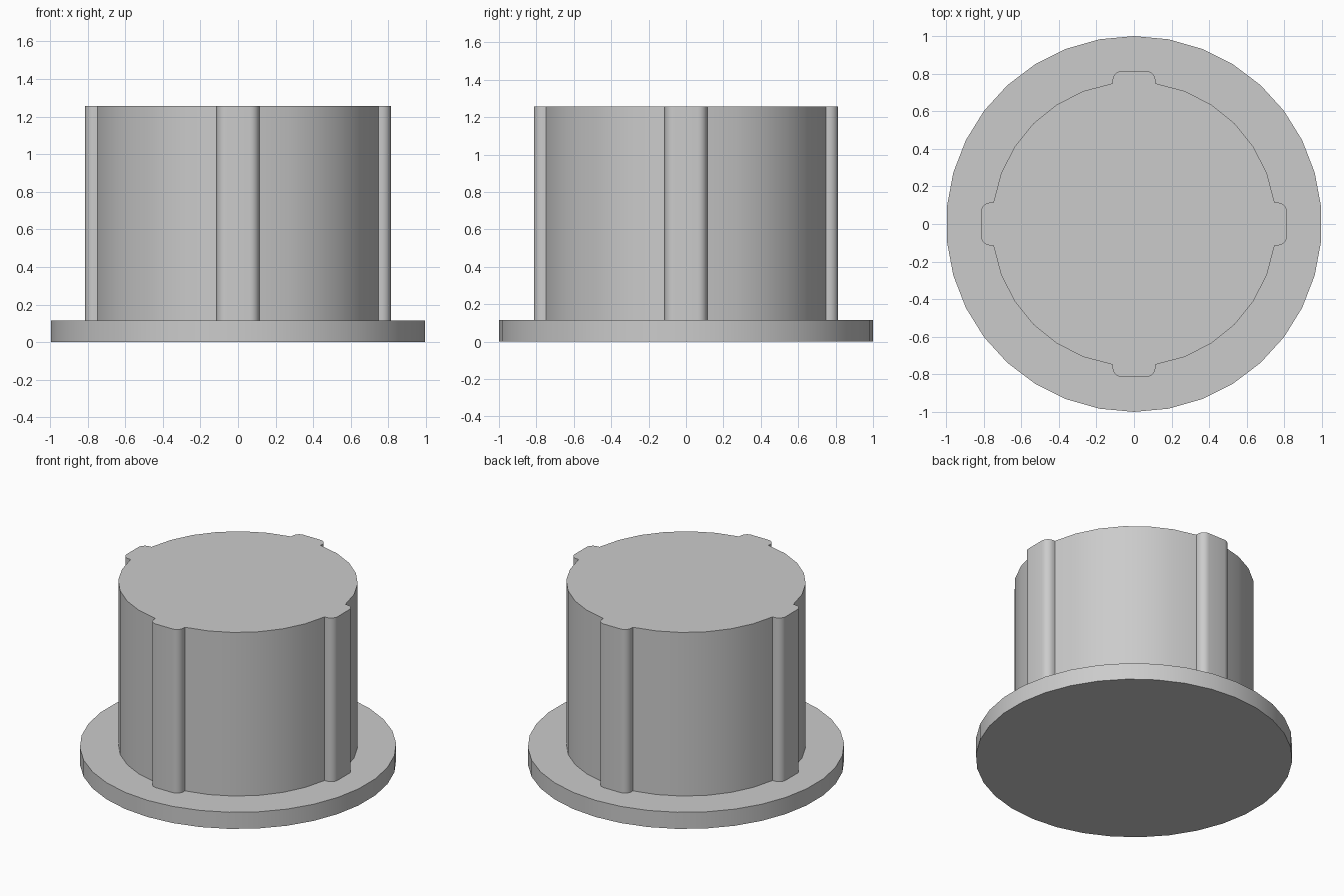
import bpy, bmesh, math

if "Cube" in bpy.data.objects:
    bpy.data.objects.remove(bpy.data.objects["Cube"])

grey = bpy.data.materials.new("plain grey")
grey.diffuse_color = (0.6, 0.6, 0.6, 1)
grey.use_nodes = True
grey.node_tree.nodes["Principled BSDF"].inputs["Base Color"].default_value = grey.diffuse_color


def prism(name, outline, z0, z1):
    """Extrude a closed outline from z0 to z1."""
    bm = bmesh.new()
    base = bm.faces.new([bm.verts.new((x, y, z0)) for x, y in outline])
    top = bmesh.ops.extrude_face_region(bm, geom=[base], use_keep_orig=True)
    verts = [g for g in top["geom"] if isinstance(g, bmesh.types.BMVert)]
    bmesh.ops.translate(bm, verts=verts, vec=(0, 0, z1 - z0))
    bmesh.ops.recalc_face_normals(bm, faces=bm.faces)
    mesh = bpy.data.meshes.new(name)
    bm.to_mesh(mesh)
    bm.free()
    mesh.materials.append(grey)
    obj = bpy.data.objects.new(name, mesh)
    bpy.context.collection.objects.link(obj)
    bpy.ops.object.select_all(action='DESELECT')
    obj.select_set(True)
    bpy.context.view_layer.objects.active = obj
    bpy.ops.object.shade_smooth_by_angle(angle=math.radians(30))
    return obj


def arc(cx, cy, r, a0, a1, steps):
    angles = [math.radians(a0 + (a1 - a0) * i / steps) for i in range(steps + 1)]
    return [(cx + r * math.cos(a), cy + r * math.sin(a)) for a in angles]


# Base flange
prism("flange", arc(0, 0, 1.0, 90, 450, 34)[:-1], 0, 0.116)

# Plug body: one quarter is a rounded rib followed by a wall arc
R, RIB_R, HALF_W, FILLET = 0.757, 0.814, 0.114, 0.05
start = math.degrees(math.asin(HALF_W / R))
quarter = arc(RIB_R - FILLET, FILLET - HALF_W, FILLET, -90, 0, 6)
quarter += arc(RIB_R - FILLET, HALF_W - FILLET, FILLET, 0, 90, 6)
quarter += arc(0, 0, R, start, 90 - start, 6)

# Repeat the quarter around the axis
outline = []
for c, s in ((1, 0), (0, 1), (-1, 0), (0, -1)):
    outline += [(c * x - s * y, s * x + c * y) for x, y in quarter]
prism("ribbed_body", outline, 0.116, 1.257)
